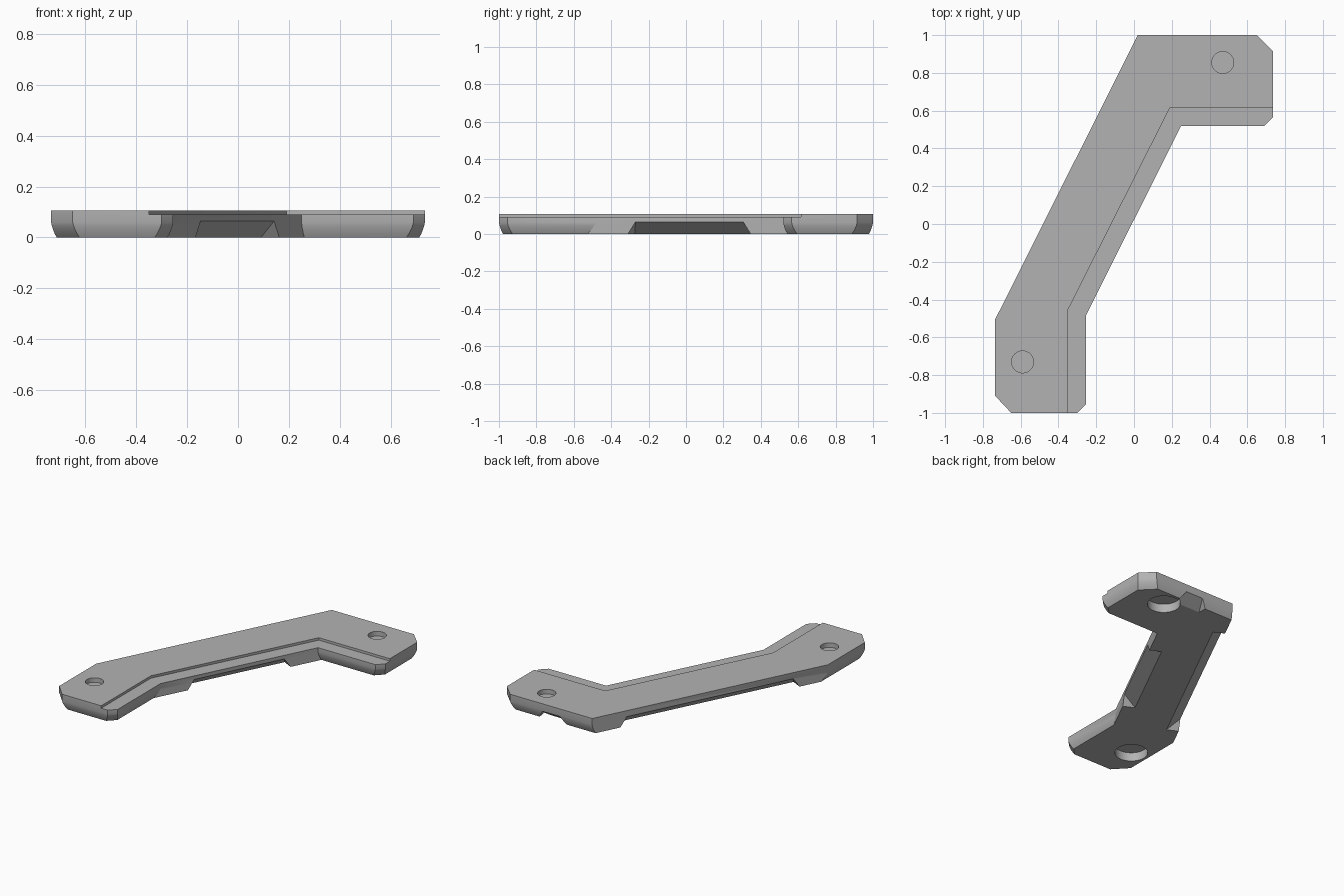
import bpy
import bmesh
from mathutils import Vector

cube = bpy.data.objects.get("Cube")
if cube:
    bpy.data.objects.remove(cube, do_unlink=True)

HEIGHT = 0.107

grey = bpy.data.materials.new("plain grey")
grey.use_nodes = True
colour = (0.45, 0.45, 0.45, 1)
grey.diffuse_color = colour
grey.node_tree.nodes["Principled BSDF"].inputs["Base Color"].default_value = colour

# Outline, clockwise from above, with the undercut weight of the edge that follows
OUTLINE = [
    (0.02, 1.0, 1), (0.65, 1.0, 1.6), (0.735, 0.915, 1), (0.735, 0.565, 1.6),
    (0.69, 0.52, 1), (0.25, 0.52, 0), (-0.255, -0.485, 1), (-0.255, -0.955, 1.6),
    (-0.30, -1.0, 1), (-0.65, -1.0, 1.6), (-0.735, -0.91, 1), (-0.735, -0.505, 0),
]
COUNT = len(OUTLINE)
POINTS = [Vector(p[:2]) for p in OUTLINE]


def inward(i):
    d = (POINTS[(i + 1) % COUNT] - POINTS[i]).normalized()
    return Vector((d.y, -d.x))


def inset_outline(amount):
    """Move each edge inward by its own weight and re-join the corners."""
    ring = []
    for i, p in enumerate(POINTS):
        n1, n2 = inward(i - 1 if i else COUNT - 1), inward(i)
        o1, o2 = OUTLINE[i - 1][2] * amount, OUTLINE[i][2] * amount
        det = n1.x * n2.y - n1.y * n2.x
        ring.append(p + Vector((o1 * n2.y - o2 * n1.y, n1.x * o2 - n2.x * o1)) / det)
    return ring


def finish(name, bm):
    bmesh.ops.recalc_face_normals(bm, faces=bm.faces)
    mesh = bpy.data.meshes.new(name)
    bm.to_mesh(mesh)
    bm.free()
    mesh.materials.append(grey)
    obj = bpy.data.objects.new(name, mesh)
    bpy.context.collection.objects.link(obj)
    return obj


def loft(name, levels):
    """Skin a stack of (ring, z) outlines and cap both ends."""
    bm = bmesh.new()
    rings = [[bm.verts.new((p[0], p[1], z)) for p in ring] for ring, z in levels]
    for low, high in zip(rings, rings[1:]):
        for i in range(len(low)):
            j = (i + 1) % len(low)
            bm.faces.new((low[i], low[j], high[j], high[i]))
    bm.faces.new(rings[0])
    bm.faces.new(rings[-1])
    return finish(name, bm)


def wedge(name, edge, half, height, depth, flare):
    """Sloped notch cutter centred on the lower edge of one side."""
    a, b = POINTS[edge], POINTS[(edge + 1) % COUNT]
    mid, along, n = (a + b) / 2, (b - a).normalized(), inward(edge)
    slope = depth / height
    bm = bmesh.new()
    top = height + 0.03
    for d, z in ((-0.03 * slope, -0.01), (-0.03 * slope, top), (depth + 0.01 * slope, -0.01)):
        for s in (-1, 1):
            p = mid + n * d + along * s * (half - z * flare)
            bm.verts.new((p.x, p.y, z))
    bmesh.ops.convex_hull(bm, input=bm.verts)
    return finish(name, bm)


def drill(name, x, y, radius, z0, z1):
    bpy.ops.mesh.primitive_cylinder_add(vertices=48, radius=radius, depth=z1 - z0,
                                        location=(x, y, (z0 + z1) / 2))
    obj = bpy.context.object
    obj.name = name
    obj.data.materials.append(grey)
    return obj


# Bracket body with a rounded undercut around both ends
arc = [(0.022, 0), (0.014, 0.015), (0.008, 0.03), (0.003, 0.045), (0, 0.06), (0, HEIGHT)]
bracket = loft("bracket", [(inset_outline(d), z) for d, z in arc])

# Low ledge along the inner side
ledge = [(-0.35, -1.2), (1, -1.2), (1, 0.615), (0.19, 0.615), (-0.35, -0.455)]
cutters = [loft("ledge_cutter", [(ledge, 0.09), (ledge, 0.2)])]

# Notches under the inner arm, outer arm and back edge
cutters.append(wedge("inner_notch_cutter", 5, 0.367, 0.065, 0.08, 0.7))
cutters.append(wedge("outer_notch_cutter", 11, 0.64, 0.065, 0.08, 0.7))
cutters.append(wedge("back_notch_cutter", 0, 0.105, 0.055, 0.08, 0.7))

# Blind screw recesses above, wider sockets below
for x, y in ((0.47, 0.855), (-0.59, -0.73)):
    cutters.append(drill("top_recess_cutter", x, y, 0.058, 0.075, 0.2))
    cutters.append(drill("socket_cutter", x, y, 0.105, -0.1, 0.06))

# Cut everything, then drop the cutters
for cutter in cutters:
    mod = bracket.modifiers.new(cutter.name, 'BOOLEAN')
    mod.operation = 'DIFFERENCE'
    mod.solver = 'EXACT'
    mod.object = cutter
bpy.context.view_layer.update()
graph = bpy.context.evaluated_depsgraph_get()
cut_mesh = bpy.data.meshes.new_from_object(bracket.evaluated_get(graph))
bracket.modifiers.clear()
bracket.data = cut_mesh
cut_mesh.materials.clear()
cut_mesh.materials.append(grey)
for poly in cut_mesh.polygons:
    poly.material_index = 0
for cutter in cutters:
    bpy.data.objects.remove(cutter, do_unlink=True)

# Smooth curved parts, keep corners crisp
bpy.ops.object.select_all(action='DESELECT')
bracket.select_set(True)
bpy.context.view_layer.objects.active = bracket
bpy.ops.object.shade_smooth_by_angle(angle=0.5)
